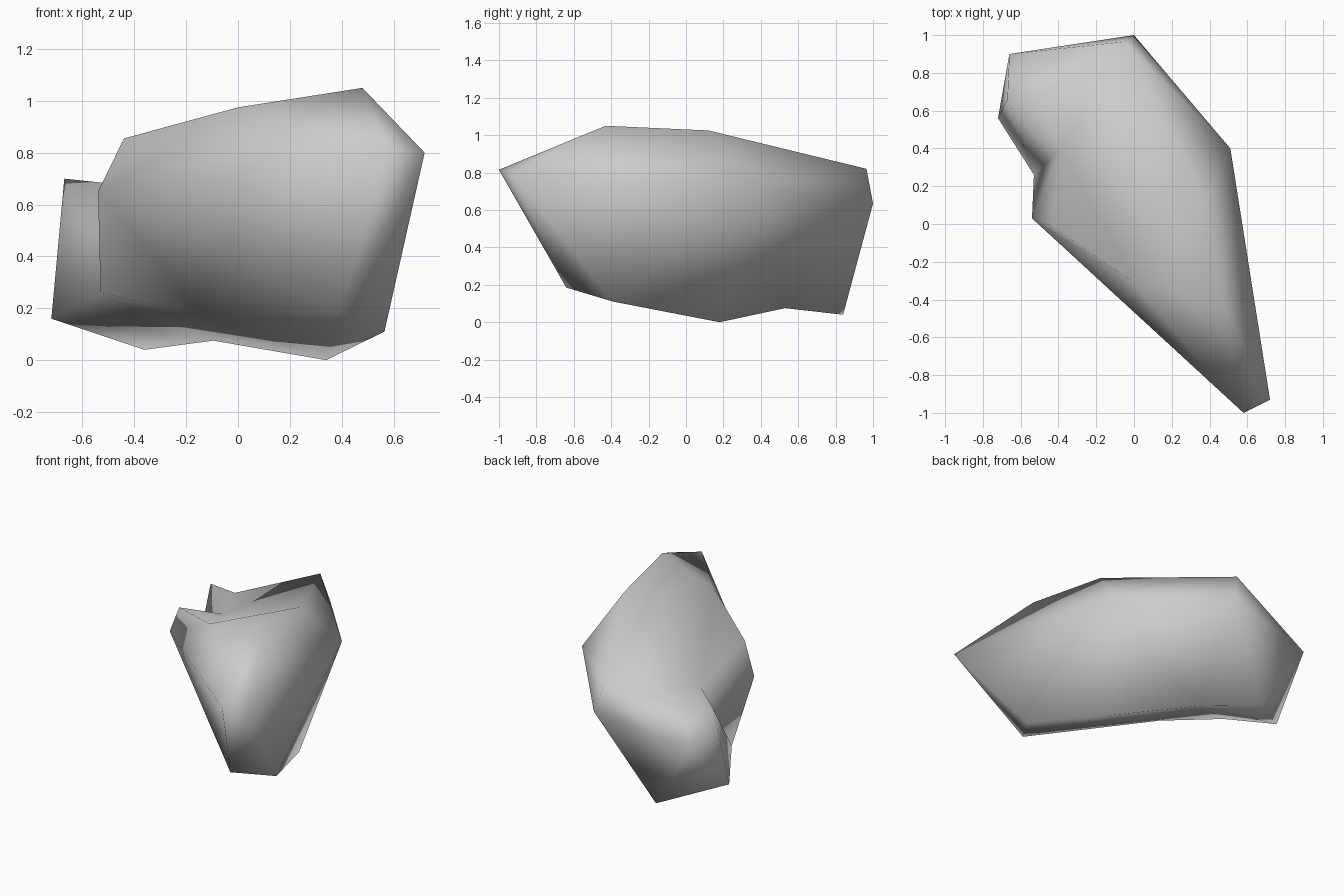
import bpy
import bmesh

if "Cube" in bpy.data.objects:
    bpy.data.objects.remove(bpy.data.objects["Cube"], do_unlink=True)

# Stone colour
stone = bpy.data.materials.new("grey_stone")
stone.use_nodes = True
colour = (0.6, 0.6, 0.6, 1)
stone.diffuse_color = colour
stone.node_tree.nodes["Principled BSDF"].inputs["Base Color"].default_value = colour


def hull(name, corners):
    """Make a faceted boulder wrapped tightly around its corner points."""
    bm = bmesh.new()
    for corner in corners:
        bm.verts.new(corner)
    result = bmesh.ops.convex_hull(bm, input=bm.verts)
    spare = {v for v in result["geom_interior"] + result["geom_unused"]
             if isinstance(v, bmesh.types.BMVert)}
    bmesh.ops.delete(bm, geom=list(spare), context="VERTS")
    bmesh.ops.recalc_face_normals(bm, faces=bm.faces)
    mesh = bpy.data.meshes.new(name)
    bm.to_mesh(mesh)
    bm.free()
    mesh.materials.append(stone)
    obj = bpy.data.objects.new(name, mesh)
    bpy.context.collection.objects.link(obj)
    return obj


def fuse(target, other):
    """Join another mass into the target as one skin."""
    union = target.modifiers.new("fuse", "BOOLEAN")
    union.operation = "UNION"
    union.solver = "EXACT"
    union.object = other
    bpy.context.view_layer.update()
    graph = bpy.context.evaluated_depsgraph_get()
    joined = bpy.data.meshes.new_from_object(target.evaluated_get(graph))
    target.modifiers.clear()
    target.data = joined
    bpy.data.objects.remove(other, do_unlink=True)


# Corners shared between the masses
side_high = (-0.54, 0.03, 0.65)
side_low = (-0.53, 0.26, 0.26)
notch = (-0.39, 0.39, 0.67)
under_front = (-0.13, 0.1, 0.17)
under_notch = (-0.095, 0.53, 0.075)
crest_front = (0, -0.31, 0.975)
crest_back = (0.38, 0.12, 1.025)
left_back = (0.51, 0.4, 0.72)
back_top = (-0.05, 0.965, 0.82)
back_mid = (0, 1, 0.635)
saddle = (-0.5, 0.68, 0.675)
lobe_back = (-0.66, 0.9, 0.52)
lobe_foot = (-0.36, 0.84, 0.04)

# Main mass: pointed front, crest, side and underside
front_tip = [(0.58, -1, 0.815), (0.72, -0.93, 0.8)]
crest = [crest_back, (0.48, -0.43, 1.05), crest_front]
side = [side_high, notch, left_back]
underside = [(0.34, 0.18, 0), (0.565, -0.39, 0.11), (0.39, -0.64, 0.185),
             under_front, under_notch]
rock = hull("rock", front_tip + crest + side + underside)

# Corner bumps on the right side, above and below
shoulder_bump = hull("upper_bump", [side_high, crest_front, notch, (-0.44, -0.01, 0.855)])
side_bump = hull("lower_bump", [side_high, side_low, notch, under_front, under_notch])

# Rear shoulder, the ridge across the saddle, and the lobe behind the notch
shoulder = hull("rear_shoulder", [crest_back, left_back, notch, under_notch, back_top, back_mid])
ridge = hull("saddle_ridge", [notch, saddle, back_top, back_mid, lobe_back, lobe_foot, under_notch])
lobe = hull("rear_lobe", [(-0.67, 0.66, 0.7), (-0.72, 0.56, 0.16), lobe_foot, lobe_back,
                          side_low, notch, saddle, under_notch])
for mass in (shoulder_bump, side_bump, shoulder, ridge, lobe):
    fuse(rock, mass)

# Clean the seams and shade softly
bm = bmesh.new()
bm.from_mesh(rock.data)
bmesh.ops.remove_doubles(bm, verts=bm.verts, dist=0.01)
bmesh.ops.dissolve_limit(bm, angle_limit=0.01, verts=bm.verts, edges=bm.edges)
bmesh.ops.triangulate(bm, faces=bm.faces)
bmesh.ops.recalc_face_normals(bm, faces=bm.faces)
for face in bm.faces:
    face.smooth = True
bm.to_mesh(rock.data)
bm.free()
